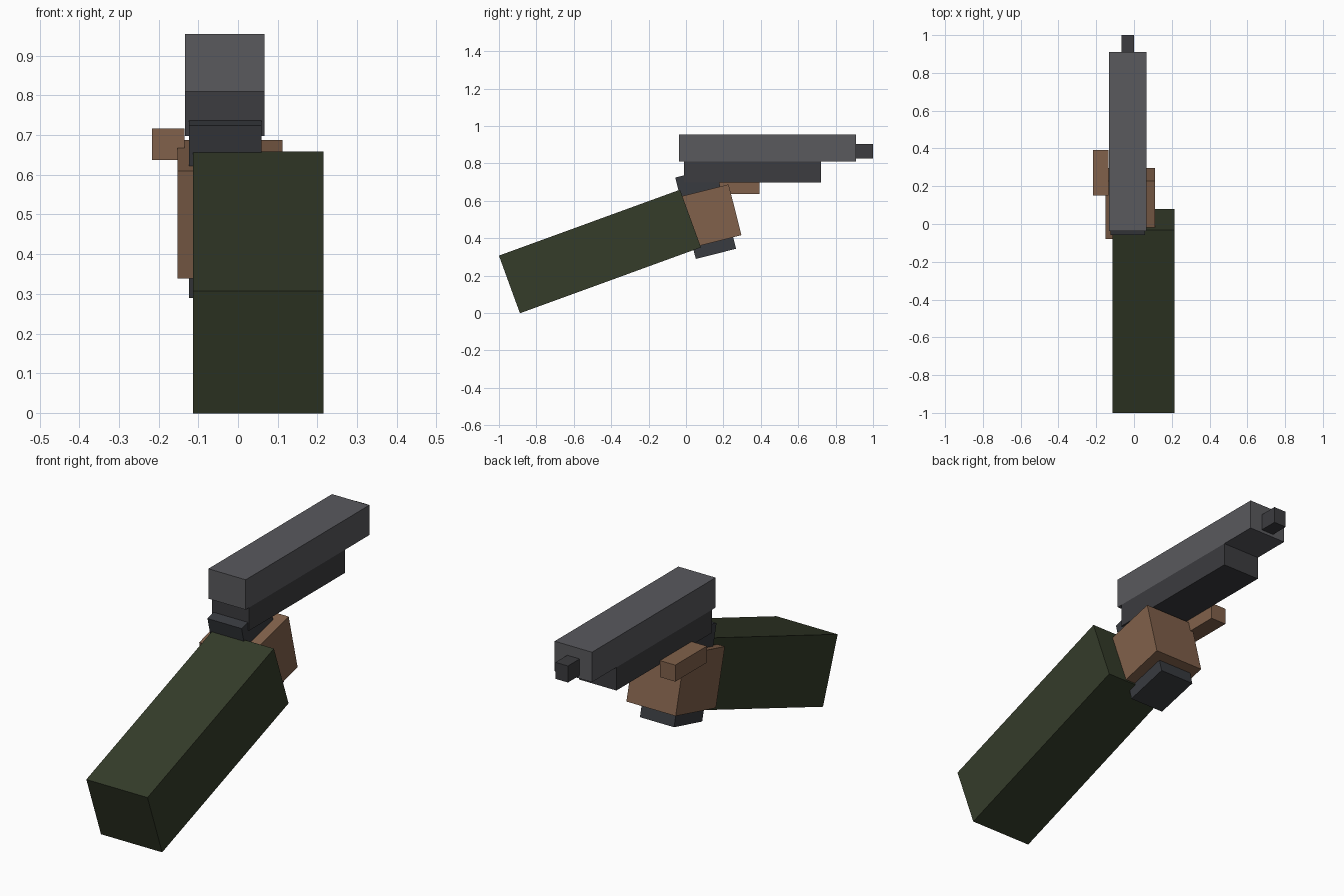
import bpy, bmesh
from math import radians
from mathutils import Matrix, Vector

if "Cube" in bpy.data.objects:
    bpy.data.objects.remove(bpy.data.objects["Cube"])


def material(name, rgb):
    m = bpy.data.materials.new(name)
    m.diffuse_color = (*rgb, 1)
    m.use_nodes = True
    m.node_tree.nodes["Principled BSDF"].inputs["Base Color"].default_value = m.diffuse_color
    return m


def box(name, center, size, mat, pitch=0):
    """Flat-faced box tilted about the x axis, pitch in degrees."""
    bm = bmesh.new()
    bmesh.ops.create_cube(bm, size=1, matrix=Matrix.Diagonal((*size, 1)))
    mesh = bpy.data.meshes.new(name)
    bm.to_mesh(mesh)
    bm.free()
    mesh.materials.append(mat)
    ob = bpy.data.objects.new(name, mesh)
    ob.location = center
    ob.rotation_euler.x = radians(pitch)
    bpy.context.collection.objects.link(ob)
    return ob


def span(name, lo, hi, mat):
    """Axis-aligned box between two corners."""
    lo, hi = Vector(lo), Vector(hi)
    return box(name, (lo + hi) / 2, hi - lo, mat)


steel = material("steel", (0.10, 0.10, 0.11))
dark = material("dark_steel", (0.045, 0.045, 0.05))
polymer = material("polymer", (0.04, 0.043, 0.05))
skin = material("skin", (0.22, 0.12, 0.07))
cloth = material("olive_cloth", (0.035, 0.045, 0.023))

# Pistol: slide, frame, muzzle and raked grip
span("slide", (-0.133, -0.037, 0.81), (0.067, 0.91, 0.955), steel)
span("frame", (-0.133, -0.01, 0.698), (0.067, 0.723, 0.81), dark)
span("muzzle", (-0.067, 0.89, 0.825), (0.0, 1.0, 0.905), dark)
box("grip", (-0.032, 0.105, 0.534), (0.183, 0.222, 0.449), polymer, 14.2)

# Hand around the grip, with the thumb along the frame
box("hand", (-0.02, 0.108, 0.513), (0.264, 0.318, 0.28), skin, 14.2)
span("thumb", (-0.217, 0.15, 0.637), (-0.135, 0.392, 0.717), skin)

# Forearm sleeve
box("sleeve", (0.051, -0.46, 0.329), (0.328, 1.03, 0.328), cloth, 20)
